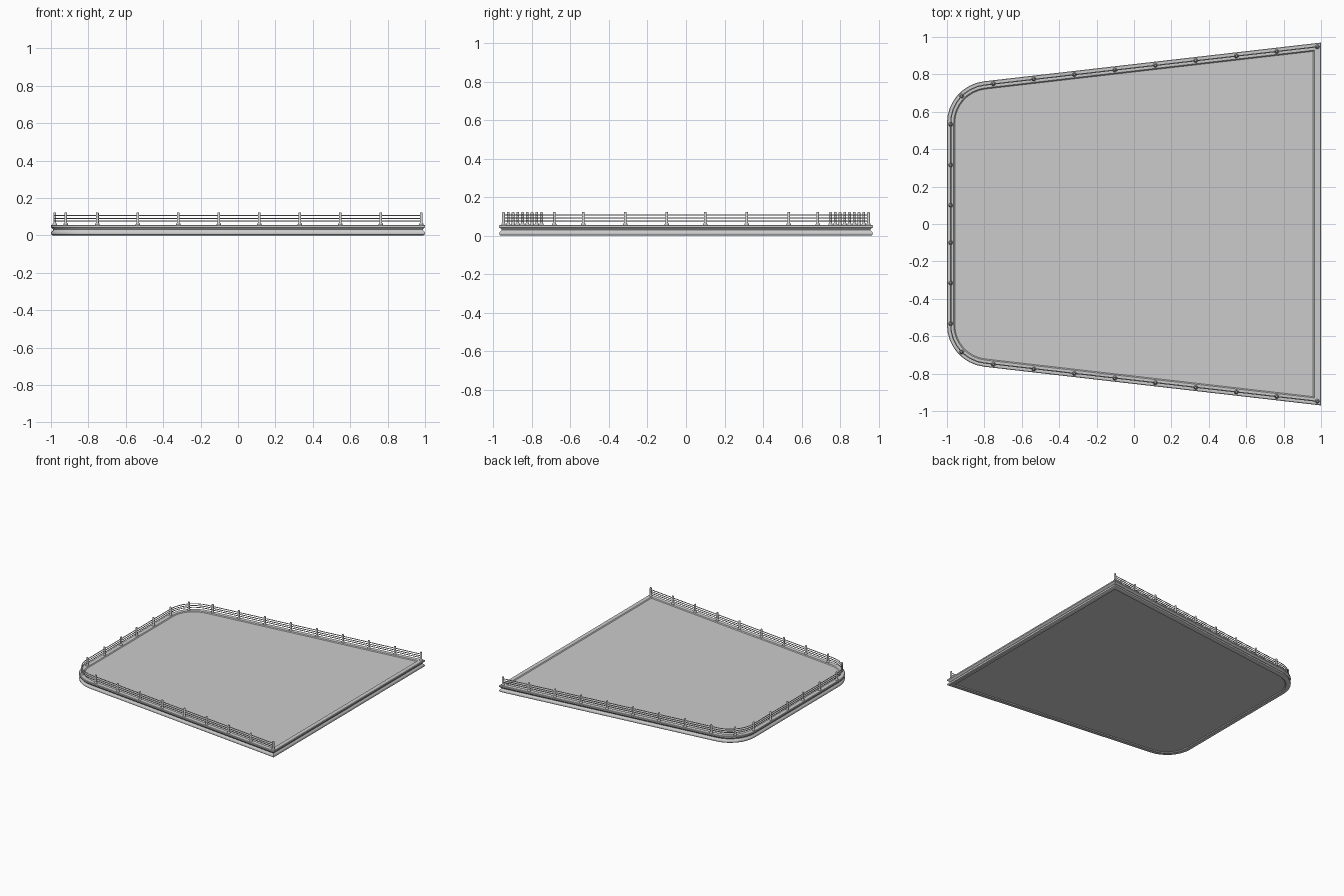
import bpy, bmesh
from math import cos, sin, pi, atan

if "Cube" in bpy.data.objects:
    bpy.data.objects.remove(bpy.data.objects["Cube"])

SLOPE = 0.114
K = (1 + SLOPE ** 2) ** 0.5
R, CX, CY = 0.2245, -0.7755, 0.54      # corner fillet


def outline(d, n=8):
    """Platform outline inset by d, from back right round to front right."""
    x = 1 - d
    half = [(x, 0.97 + SLOPE * (x - 1) - d * K)]
    a0 = pi / 2 + atan(SLOPE)
    for i in range(n + 1):
        a = a0 + (pi - a0) * i / n
        half.append((CX + (R - d) * cos(a), CY + (R - d) * sin(a)))
    return half + [(px, -py) for px, py in reversed(half)]


def finish(bm, name, angle=35):
    bmesh.ops.recalc_face_normals(bm, faces=bm.faces)
    me = bpy.data.meshes.new(name)
    bm.to_mesh(me)
    bm.free()
    ob = bpy.data.objects.new(name, me)
    bpy.context.collection.objects.link(ob)
    bpy.ops.object.select_all(action='DESELECT')
    ob.select_set(True)
    bpy.context.view_layer.objects.active = ob
    bpy.ops.object.shade_smooth_by_angle(angle=angle * pi / 180)
    return ob


# Deck with moulded rim: (inset, height) profile from underside to floor
profile = [(0.042, 0.006), (0.036, 0.0), (0.008, 0.0), (0.002, 0.004), (0.0, 0.012),
           (0.002, 0.019), (0.008, 0.024), (0.012, 0.030), (0.009, 0.036),
           (0.002, 0.041), (0.0, 0.043), (0.0, 0.053), (0.003, 0.056),
           (0.036, 0.056), (0.042, 0.050)]
bm = bmesh.new()
rings = [[bm.verts.new((x, y, z)) for x, y in outline(d)] for d, z in profile]
for a, b in zip(rings, rings[1:]):
    for i in range(len(a)):
        j = (i + 1) % len(a)
        bm.faces.new((a[i], a[j], b[j], b[i]))
bm.faces.new(rings[0])
bm.faces.new(rings[-1])
finish(bm, "deck")

# Rail wires following three sides
for k, z in enumerate((0.106, 0.091, 0.077)):
    cu = bpy.data.curves.new(f"rail_{k + 1}", 'CURVE')
    cu.dimensions = '3D'
    cu.bevel_depth = 0.003
    cu.bevel_resolution = 1
    cu.use_fill_caps = True
    sp = cu.splines.new('POLY')
    pts = outline(0.02)
    sp.points.add(len(pts) - 1)
    for p, (x, y) in zip(sp.points, pts):
        p.co = (x, y, z, 1)
    bpy.context.collection.objects.link(bpy.data.objects.new(f"rail_{k + 1}", cu))

# Turned posts: (radius, height) lathe profile
post_profile = [(0.012, 0.055), (0.012, 0.060), (0.0075, 0.067), (0.0075, 0.119), (0.005, 0.123)]
spots = [(0.98 - 0.2165 * i, 0.97 - SLOPE * (0.02 + 0.2165 * i) - 0.02 * K) for i in range(9)]
spots += [(-0.921, 0.684), (-0.98, 0.533), (-0.98, 0.315), (-0.98, 0.1)]
bm = bmesh.new()
N = 10
for x, y in spots + [(x, -y) for x, y in spots]:
    rr = [[bm.verts.new((x + r * cos(2 * pi * i / N), y + r * sin(2 * pi * i / N), z))
           for i in range(N)] for r, z in post_profile]
    for a, b in zip(rr, rr[1:]):
        for i in range(N):
            j = (i + 1) % N
            bm.faces.new((a[i], a[j], b[j], b[i]))
    bm.faces.new(rr[0])
    bm.faces.new(rr[-1])
finish(bm, "posts", 40)
